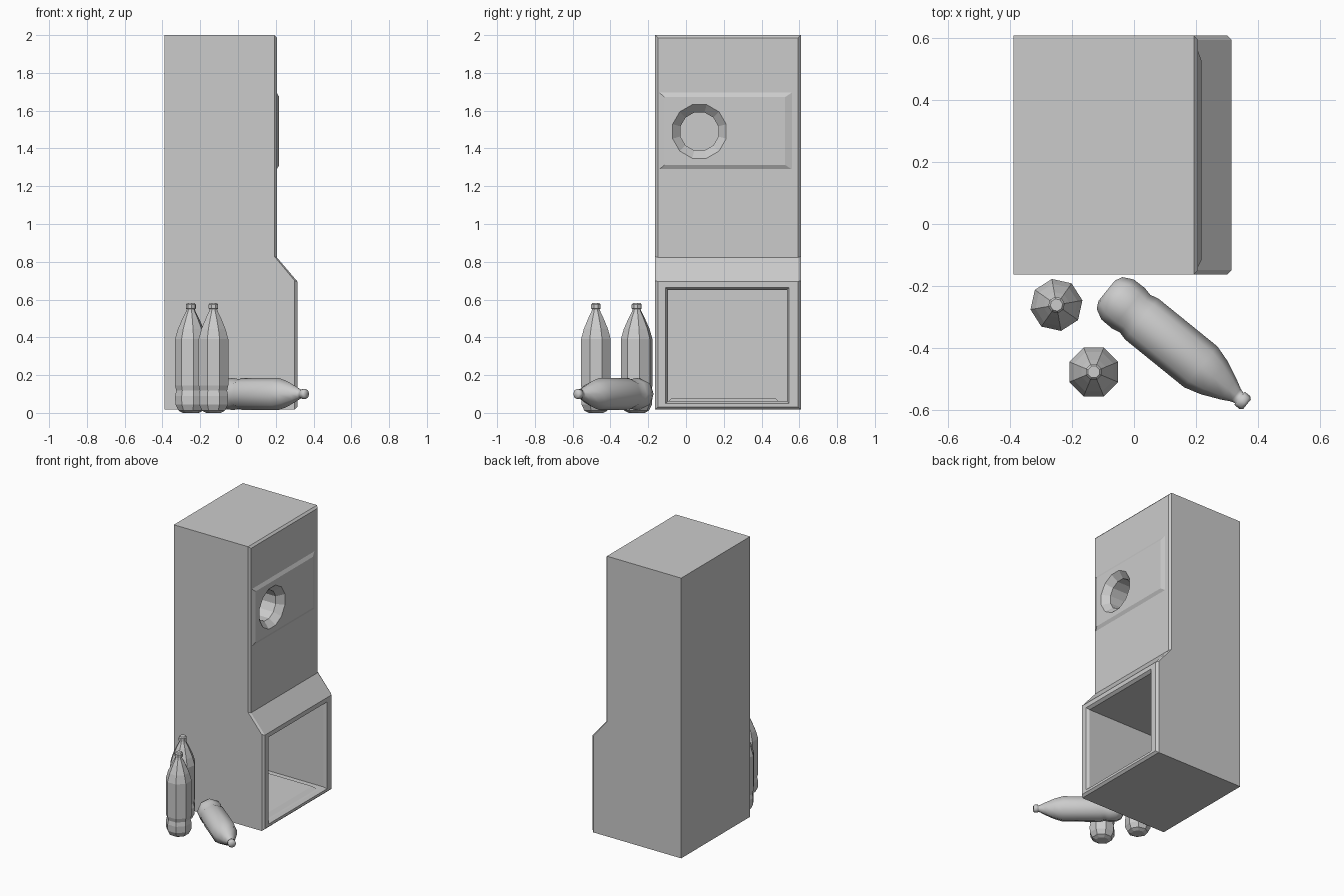
import bpy, bmesh, math
from mathutils import Matrix

if "Cube" in bpy.data.objects:
    bpy.data.objects.remove(bpy.data.objects["Cube"])


def make_object(name, verts, faces, smooth=False):
    mesh = bpy.data.meshes.new(name)
    mesh.from_pydata(verts, [], faces)
    bm = bmesh.new()
    bm.from_mesh(mesh)
    bmesh.ops.recalc_face_normals(bm, faces=bm.faces)
    bm.to_mesh(mesh)
    bm.free()
    for p in mesh.polygons:
        p.use_smooth = smooth
    ob = bpy.data.objects.new(name, mesh)
    bpy.context.collection.objects.link(ob)
    return ob


def loft(name, rings, smooth=False):
    """Capped skin through rings with equal point counts."""
    n = len(rings[0])
    verts = [v for r in rings for v in r]
    faces = [(i * n + j, i * n + (j + 1) % n, (i + 1) * n + (j + 1) % n, (i + 1) * n + j)
             for i in range(len(rings) - 1) for j in range(n)]
    faces += [tuple(range(n)), tuple(range(len(verts) - n, len(verts)))]
    return make_object(name, verts, faces, smooth)


def rect_x(x, y0, y1, z0, z1):
    return [(x, y0, z0), (x, y1, z0), (x, y1, z1), (x, y0, z1)]


def circle_x(x, y, z, r, n=12):
    return [(x, y + r * math.cos(math.tau * (i + .5) / n),
             z + r * math.sin(math.tau * (i + .5) / n)) for i in range(n)]


def cut(ob, cutter):
    mod = ob.modifiers.new("cut", 'BOOLEAN')
    mod.operation, mod.solver, mod.object = 'DIFFERENCE', 'EXACT', cutter
    cutter.hide_render = True
    bpy.context.view_layer.objects.active = ob
    bpy.ops.object.modifier_apply(modifier=mod.name)


# Cabinet: stepped side outline with a chamfered border around the front
Y0, Y1, B = -0.163, 0.608, 0.014
outer = [(0.300, 0.018), (0.300, 0.70), (0.193, 0.828), (0.193, 2.0)]
inner = [(0.315, 0.032), (0.315, 0.695), (0.206, 0.823), (0.206, 1.986)]
back = [(-0.388, 2.0), (-0.388, 0.018)]
rings = [(outer, Y0), (inner, Y0 + B), (inner, Y1 - B), (outer, Y1)]
verts = [(x, y, z) for prof, y in rings for x, z in prof]
verts += [(x, y, z) for y in (Y0, Y1) for x, z in back]
faces = [(i * 4 + j, i * 4 + j + 1, i * 4 + j + 5, i * 4 + j + 4)
         for i in range(3) for j in range(3)]
faces += [(0, 1, 2, 3, 16, 17), (12, 13, 14, 15, 18, 19),   # sides
          (3, 7, 11, 15), (0, 4, 8, 12),                    # end chamfers
          (3, 15, 18, 16), (0, 12, 19, 17), (16, 18, 19, 17)]
cabinet = make_object("cabinet", verts, faces)

# Raised panel around the feed hole
panel = loft("feed_panel", [rect_x(0.200, -0.14, 0.56, 1.29, 1.695),
                            rect_x(0.206, -0.14, 0.56, 1.29, 1.695),
                            rect_x(0.218, -0.115, 0.525, 1.312, 1.672)])

# Funnel-shaped round feed hole
hole = loft("feed_hole_cutter", [circle_x(0.230, 0.071, 1.49, 0.160),
                                 circle_x(0.218, 0.071, 1.49, 0.147),
                                 circle_x(0.175, 0.071, 1.49, 0.104),
                                 circle_x(-0.25, 0.071, 1.49, 0.104)])
cut(cabinet, hole)
cut(panel, hole)

# Large collection bay
bay = loft("bay_cutter", [rect_x(0.35, -0.108, 0.545, 0.05, 0.664),
                          rect_x(0.315, -0.108, 0.545, 0.05, 0.664),
                          rect_x(0.295, -0.095, 0.534, 0.062, 0.650),
                          rect_x(-0.33, -0.095, 0.534, 0.062, 0.650)])
cut(cabinet, bay)
for c in (hole, bay):
    bpy.data.objects.remove(c)

# Shallow tray on the bay floor
loft("bay_tray", [[(-0.32, -0.094, 0.06), (0.28, -0.094, 0.06), (0.28, 0.49, 0.06), (-0.32, 0.49, 0.06)],
                  [(-0.32, -0.075, 0.08), (0.25, -0.075, 0.08), (0.25, 0.47, 0.08), (-0.32, 0.47, 0.08)]])

# Bottles: eight-sided turned profile (radius, height)
PROFILE = [(.042, 0), (.066, .012), (.083, .045), (.084, .09), (.078, .118), (.085, .145),
           (.085, .39), (.069, .445), (.042, .505), (.026, .535), (.021, .55),
           (.027, .552), (.027, .573), (.020, .582)]


def bottle(name, matrix, smooth=False):
    rings = [[(r * math.cos(math.tau * i / 8), r * math.sin(math.tau * i / 8), z)
              for i in range(8)] for r, z in PROFILE]
    ob = loft(name, rings, smooth)
    ob.matrix_world = matrix


def turn(deg, axis='Z'):
    return Matrix.Rotation(math.radians(deg), 4, axis)


bottle("standing_bottle_back", Matrix.Translation((-0.25, -0.261, 0)) @ turn(10))
bottle("standing_bottle_front", Matrix.Translation((-0.13, -0.477, 0)) @ turn(22.5))
bottle("lying_bottle", Matrix.Translation((-0.088, -0.215, 0.1)) @ turn(-39) @ turn(90, 'Y'), True)
